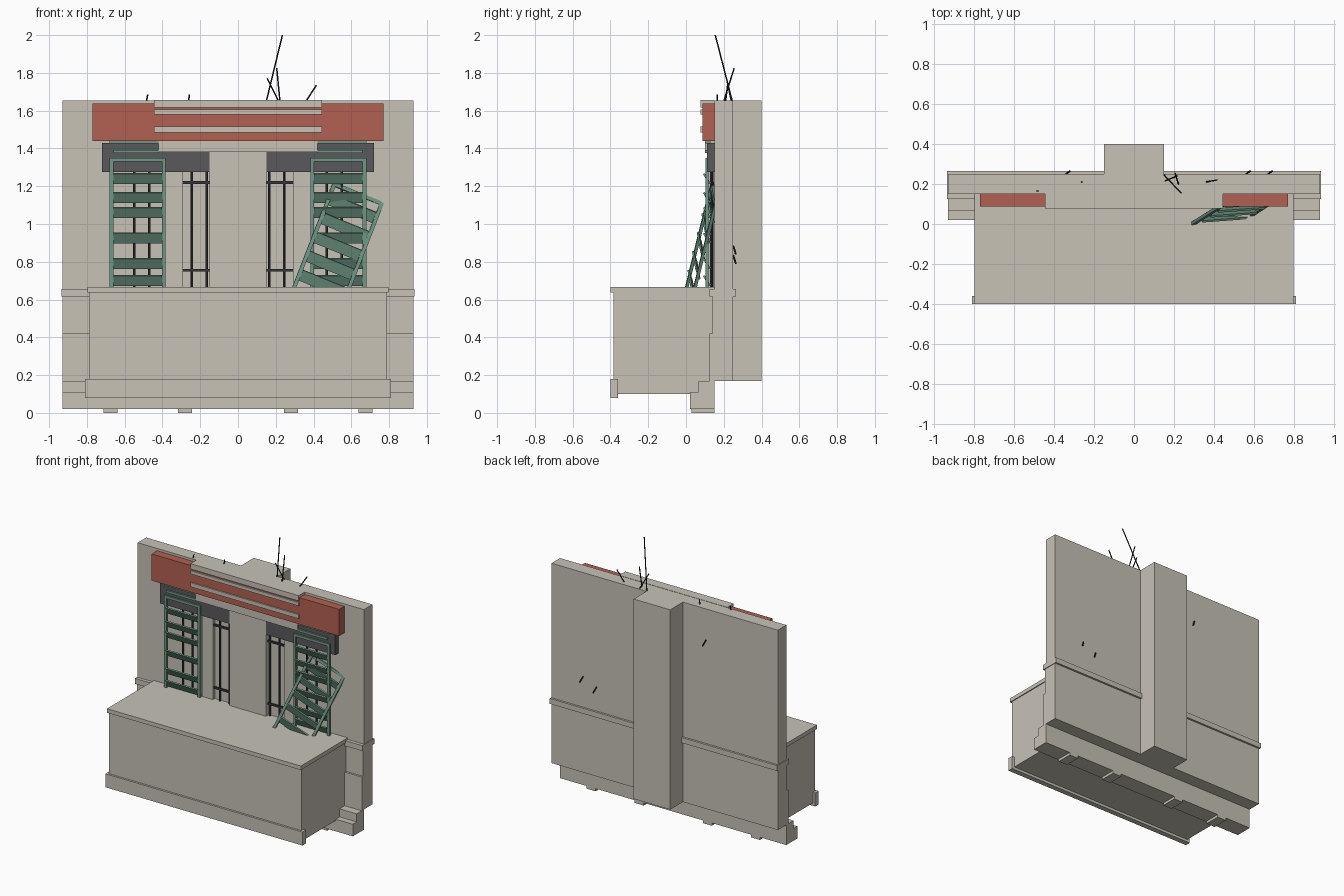
import bpy, math
from mathutils import Matrix, Vector

old = bpy.data.objects.get("Cube")
if old:
    bpy.data.objects.remove(old, do_unlink=True)


def material(name, rgb):
    m = bpy.data.materials.new(name)
    m.use_nodes = True
    m.diffuse_color = (*rgb, 1)
    m.node_tree.nodes["Principled BSDF"].inputs["Base Color"].default_value = (*rgb, 1)
    return m


STONE = material("beige stone", (0.57, 0.54, 0.47))
RED = material("brick red", (0.45, 0.12, 0.085))
GREY = material("dark grey", (0.1, 0.098, 0.105))
IRON = material("dark iron", (0.035, 0.037, 0.042))
GREEN = material("shutter green", (0.16, 0.31, 0.235))
RUST = material("black rod", (0.018, 0.018, 0.02))


def mesh(name, verts, faces, mat):
    me = bpy.data.meshes.new(name)
    me.from_pydata(verts, [], faces)
    me.materials.append(mat)
    ob = bpy.data.objects.new(name, me)
    bpy.context.collection.objects.link(ob)
    return ob


def box(name, x, y, z, mat, matrix=None):
    """Box from (min, max) ranges, optionally placed by a matrix."""
    verts = [Vector((a, b, c)) for a in x for b in y for c in z]
    faces = [(0, 1, 3, 2), (4, 6, 7, 5), (0, 4, 5, 1),
             (2, 3, 7, 6), (0, 2, 6, 4), (1, 5, 7, 3)]
    ob = mesh(name, verts, faces, mat)
    if matrix is not None:
        ob.matrix_world = matrix
    return ob


def rod(name, a, b, r, mat):
    a, b = Vector(a), Vector(b)
    bpy.ops.mesh.primitive_cylinder_add(vertices=6, radius=r, depth=(b - a).length,
                                        location=(a + b) / 2)
    ob = bpy.context.object
    ob.name = name
    ob.rotation_euler = (b - a).to_track_quat("Z", "Y").to_euler()
    ob.data.materials.append(mat)


def shutter(name, matrix, w, h, slats):
    """Louvred leaf: x across, y depth, z along its length."""
    t, d = 0.02, (-0.008, 0.008)
    box(name + "_stile_a", (0, t), d, (0, h), GREEN, matrix)
    box(name + "_stile_b", (w - t, w), d, (0, h), GREEN, matrix)
    box(name + "_top_rail", (t, w - t), d, (h - t, h), GREEN, matrix)
    for i, z in enumerate(slats):
        tilt = matrix @ Matrix.Translation((0, 0, z)) @ Matrix.Rotation(math.radians(30), 4, "X")
        box(f"{name}_slat_{i}", (t, w - t), (-0.005, 0.005), (-0.031, 0.031), GREEN, tilt)


# Main wall and rear pier
box("wall", (-0.93, 0.93), (0.15, 0.25), (0.17, 1.655), STONE)
box("rear_pier", (-0.15, 0.15), (0.25, 0.4), (0.17, 1.655), STONE)

# Stepped base, extruded from its side profile
profile = [(0.15, 0.02), (0.02, 0.02), (0.02, 0.11), (0.065, 0.11), (0.065, 0.17),
           (0.125, 0.17), (0.125, 0.42), (0.14, 0.42), (0.14, 0.62), (0.15, 0.62)]
n = len(profile)
mesh("stepped_base", [(x, y, z) for x in (-0.93, 0.93) for y, z in profile],
     [tuple(range(n))[::-1], tuple(range(n, 2 * n))]
     + [(i, (i + 1) % n, (i + 1) % n + n, i + n) for i in range(n)], STONE)
box("front_ledge", (-0.935, 0.935), (0.125, 0.15), (0.615, 0.655), STONE)
for side, s in (("left", 1), ("right", -1)):
    box(side + "_rear_ledge", sorted((0.15 * s, 0.935 * s)), (0.25, 0.265), (0.615, 0.655), STONE)
    box(side + "_ledge_return", sorted((0.93 * s, 0.935 * s)), (0.15, 0.25), (0.615, 0.655), STONE)
    for x in (0.28, 0.675):
        box(side + "_foot", (x * s - 0.037, x * s + 0.037), (0.03, 0.15), (0, 0.02), STONE)

# Counter
box("counter_body", (-0.79, 0.79), (-0.385, 0.14), (0.1, 0.64), STONE)
box("counter_top", (-0.797, 0.797), (-0.4, 0.15), (0.637, 0.667), STONE)
box("counter_skirt", (-0.81, 0.81), (-0.4, -0.36), (0.08, 0.18), STONE)

# Facade centre and sign
box("front_pier", (-0.15, 0.15), (0.115, 0.15), (0.66, 1.44), STONE)
box("sign_support", (-0.42, 0.42), (0.1, 0.15), (1.38, 1.45), STONE)
box("sign_board", (-0.77, 0.77), (0.087, 0.15), (1.44, 1.638), RED)
for z in ((1.485, 1.515), (1.58, 1.605), (1.617, 1.657)):
    box("sign_moulding", (-0.445, 0.445), (0.077, 0.15), z, STONE)

# Windows, lintels and upright shutters on both sides
slats = (0.58, 0.48, 0.4, 0.265, 0.13, 0.04)
for side, s in (("left", 1), ("right", -1)):
    def span(a, b):
        return sorted((a * s, b * s))
    box(side + "_lintel", span(0.15, 0.72), (0.112, 0.15), (1.275, 1.43), GREY)
    box(side + "_window_post", span(0.295, 0.385), (0.127, 0.15), (0.66, 1.28), STONE)
    box(side + "_shutter_head", span(0.42, 0.68), (0.1, 0.13), (1.425, 1.44), GREEN)
    box(side + "_shutter_track", span(0.42, 0.66), (0.1, 0.115), (1.375, 1.393), GREEN)
    for x in (0.165, 0.245, 0.47, 0.55):
        rod(side + "_window_bar", (x * s, 0.138, 0.66), (x * s, 0.138, 1.28), 0.007, IRON)
    for z in (0.755, 1.22):
        box(side + "_cross_bar", span(0.15, 0.295), (0.132, 0.144), (z - 0.007, z + 0.007), IRON)
    shutter(side + "_shutter", Matrix.Translation((span(0.383, 0.68)[0], 0.11, 0.66)),
            0.297, 0.69, slats)

# Fallen leaf leaning on the left window
across = Vector((0.27, 0.02, -0.11)).normalized()
along = Vector((0.24, 0.14, 0.555))
along = (along - across * along.dot(across)).normalized()
lean = Matrix((across, along.cross(across), along)).transposed().to_4x4()
lean.translation = (0.283, 0.0, 0.655)
shutter("fallen_shutter", lean, 0.292, 0.625, (0.53, 0.42, 0.31, 0.2, 0.09))

# Bent reinforcing rods on top
for a, b in (((0.15, 0.245, 1.65), (0.235, 0.155, 2.0)),
             ((0.215, 0.24, 1.65), (0.155, 0.215, 1.77)),
             ((0.222, 0.2, 1.65), (0.205, 0.255, 1.825)),
             ((0.36, 0.21, 1.65), (0.415, 0.22, 1.735)),
             ((-0.485, 0.165, 1.65), (-0.478, 0.165, 1.685)),
             ((-0.262, 0.21, 1.65), (-0.257, 0.21, 1.685))):
    rod("roof_rod", a, b, 0.004, RUST)

# Short rod ends on the back
for x, z in ((0.57, 0.81), (0.68, 0.86), (-0.33, 1.4)):
    rod("rear_rod", (x - 0.01, 0.25, z + 0.025), (x + 0.01, 0.264, z - 0.02), 0.005, RUST)
